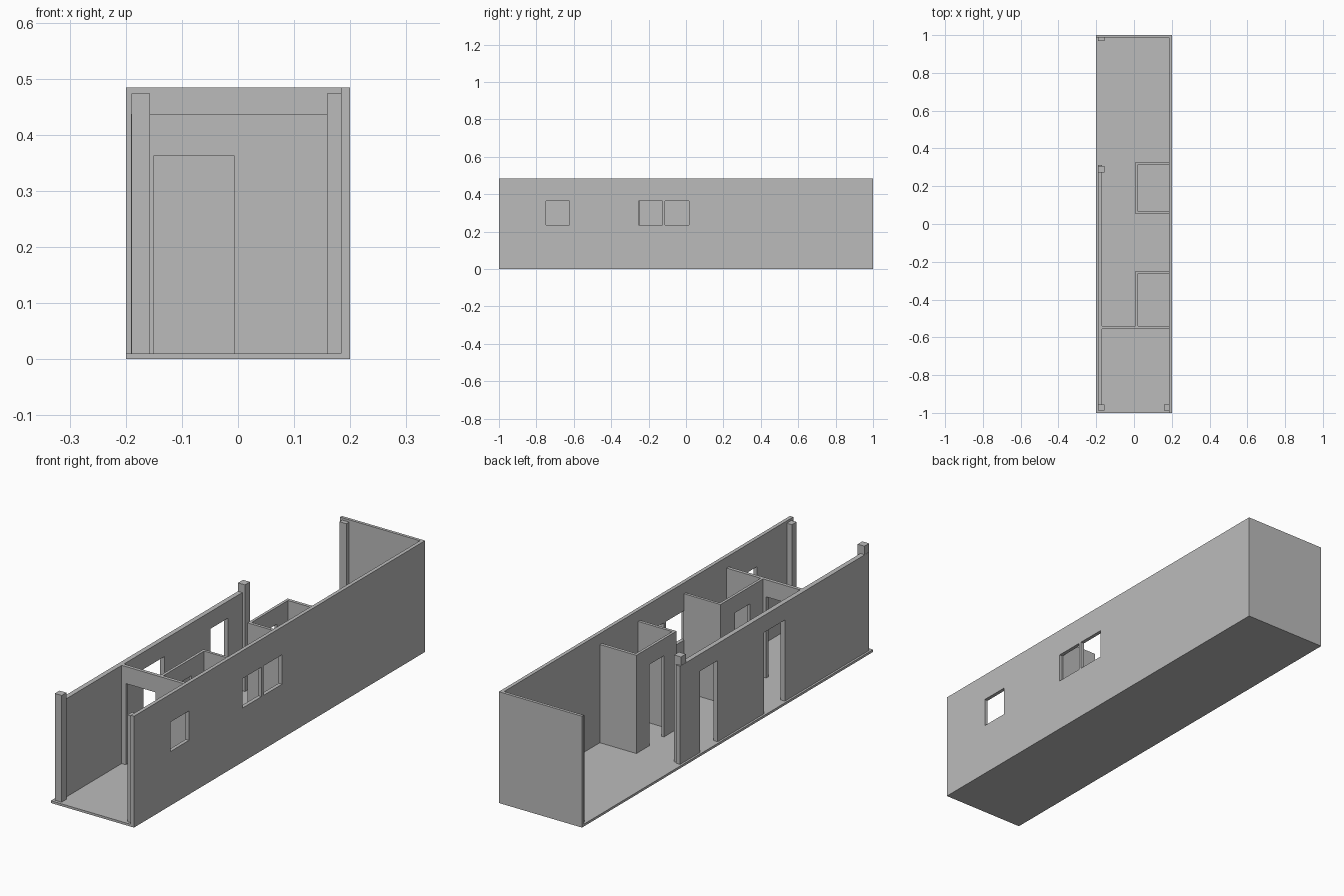
import bpy
import bmesh
from mathutils import Vector

cube = bpy.data.objects.get("Cube")
if cube:
    bpy.data.objects.remove(cube, do_unlink=True)

# One plain grey for the whole shell
grey = bpy.data.materials.new("plain grey")
grey.use_nodes = True
colour = (0.5, 0.5, 0.5, 1)
grey.diffuse_color = colour
grey.node_tree.nodes["Principled BSDF"].inputs["Base Color"].default_value = colour

FLOOR, DOOR_TOP, INNER_TOP, POST_TOP, SHELL_TOP = 0.01, 0.363, 0.437, 0.474, 0.484
SILL = 0.235


def box(name, x, y, z):
    """Box between (low, high) pairs on each axis."""
    low, high = Vector((x[0], y[0], z[0])), Vector((x[1], y[1], z[1]))
    bm = bmesh.new()
    bmesh.ops.create_cube(bm, size=1)
    for v in bm.verts:
        v.co = Vector([l + (c + 0.5) * (h - l) for c, l, h in zip(v.co, low, high)])
    mesh = bpy.data.meshes.new(name)
    bm.to_mesh(mesh)
    bm.free()
    mesh.materials.append(grey)
    obj = bpy.data.objects.new(name, mesh)
    bpy.context.collection.objects.link(obj)
    return obj


def cut(obj, x, y, z):
    """Cut a box-shaped opening and discard the cutter."""
    cutter = box("cutter", x, y, z)
    cutter.hide_render = True
    mod = obj.modifiers.new("opening", 'BOOLEAN')
    mod.operation = 'DIFFERENCE'
    mod.solver = 'EXACT'
    mod.object = cutter
    bpy.context.view_layer.objects.active = obj
    bpy.ops.object.modifier_apply(modifier=mod.name)
    bpy.data.objects.remove(cutter, do_unlink=True)


DOOR = (-0.1, DOOR_TOP)
WINDOW = (SILL, DOOR_TOP)
INNER = (FLOOR - 0.002, INNER_TOP)

# Floor and outer shell
box("floor", (-0.2, 0.2), (-1, 1), (0, FLOOR))
box("back_wall", (-0.2, 0.19), (0.987, 1), (0, SHELL_TOP))
long_wall = box("long_wall", (0.184, 0.2), (-1, 1), (0, SHELL_TOP))
for span in ((-0.749, -0.622), (-0.254, -0.125), (-0.112, 0.017)):
    cut(long_wall, (0.1, 0.3), span, WINDOW)

# Low side wall with two outer doorways
side_wall = box("side_wall", (-0.191, -0.17), (-0.982, 0.313), INNER)
for span in ((0.055, 0.175), (-0.407, -0.262)):
    cut(side_wall, (-0.3, -0.1), span, DOOR)

# Cross wall with one doorway
cross_wall = box("cross_wall", (-0.172, 0.186), (-0.556, -0.541), INNER)
cut(cross_wall, (-0.15, -0.007), (-0.7, -0.4), DOOR)

# Two small rooms against the long wall
front_room = box("front_room_wall", (0.008, 0.02), (-0.543, -0.249), INNER)
cut(front_room, (-0.1, 0.1), (-0.45, -0.348), DOOR)
box("front_room_back", (0.018, 0.186), (-0.261, -0.249), INNER)
rear_room = box("rear_room_wall", (0.008, 0.02), (0.053, 0.329), INNER)
cut(rear_room, (-0.1, 0.1), (0.14, 0.238), DOOR)
box("rear_room_front", (0.018, 0.186), (0.053, 0.066), INNER)
box("rear_room_back", (0.018, 0.186), (0.315, 0.329), INNER)

# Corner posts
for name, x, y in (
    ("front_right_post", (-0.19, -0.157), (-0.987, -0.955)),
    ("front_left_post", (0.159, 0.186), (-0.987, -0.955)),
    ("middle_post", (-0.19, -0.157), (0.272, 0.306)),
    ("back_post", (-0.19, -0.157), (0.968, 0.99)),
):
    box(name, x, y, (FLOOR - 0.002, POST_TOP))
